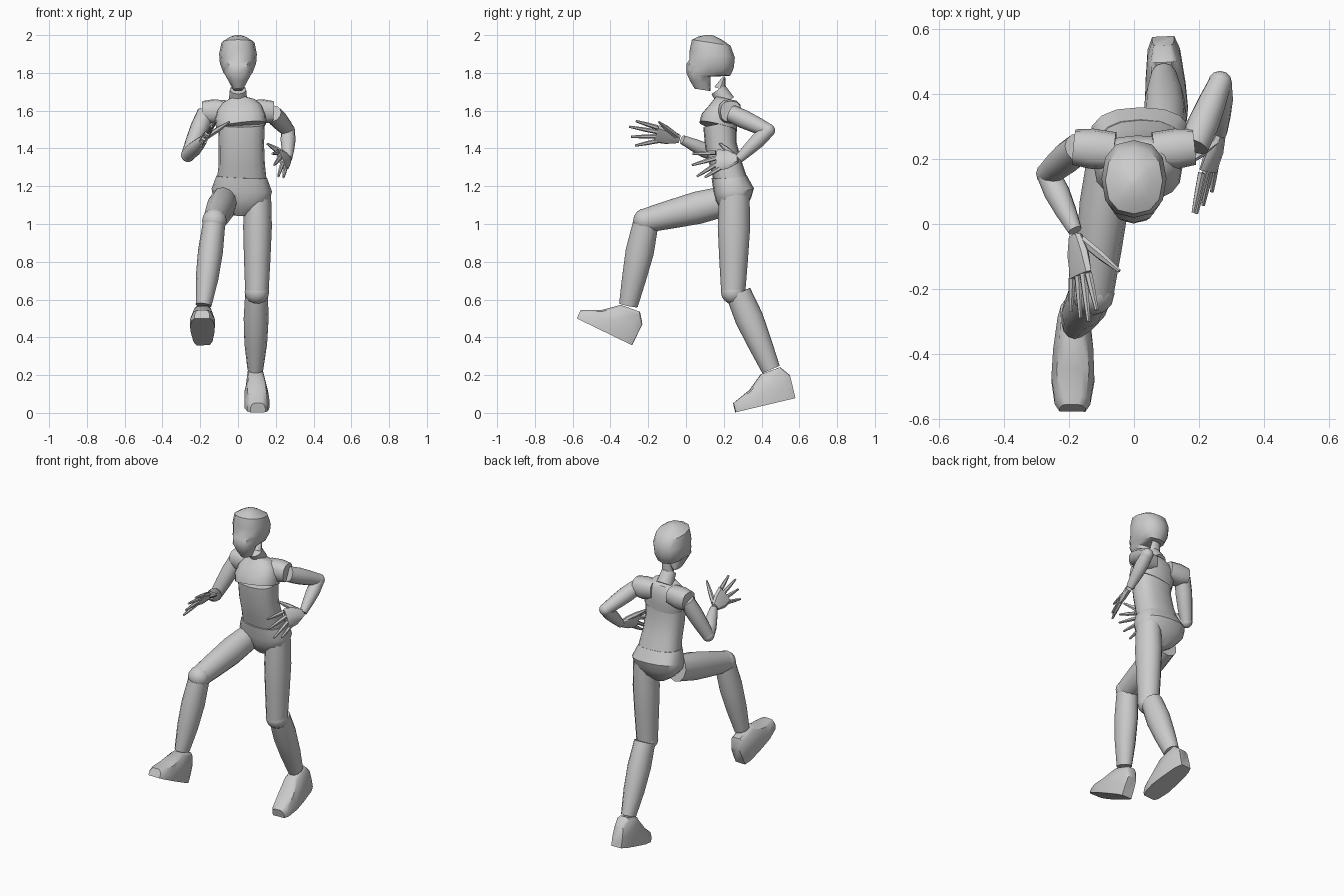
import bpy, bmesh, math
from mathutils import Vector as V

if "Cube" in bpy.data.objects:
    bpy.data.objects.remove(bpy.data.objects["Cube"])


def finish(name, bm, angle=38):
    bmesh.ops.recalc_face_normals(bm, faces=bm.faces)
    me = bpy.data.meshes.new(name)
    bm.to_mesh(me)
    bm.free()
    me.shade_smooth()
    me.set_sharp_from_angle(angle=math.radians(angle))
    ob = bpy.data.objects.new(name, me)
    bpy.context.collection.objects.link(ob)
    return ob


def skin(name, rings):
    """Bridge equal-sized rings of points and cap both ends."""
    bm = bmesh.new()
    rows = [[bm.verts.new(p) for p in r] for r in rings]
    n = len(rows[0])
    for a, b in zip(rows, rows[1:]):
        for i in range(n):
            j = (i + 1) % n
            bm.faces.new((a[i], a[j], b[j], b[i]))
    bm.faces.new(rows[0])
    bm.faces.new(rows[-1])
    return finish(name, bm)


def tube(name, pts, n=12, hint=(1, 0, 0), power=1.0):
    """Sections (x, y, z, radius along hint, radius across hint)."""
    axis = (V(pts[-1][:3]) - V(pts[0][:3])).normalized()
    side = V(hint)
    side = (side - axis * side.dot(axis)).normalized()
    other = axis.cross(side)

    def se(t):
        return math.copysign(abs(t) ** power, t)
    rings = []
    for x, y, z, ra, rb in pts:
        ring = []
        for k in range(n):
            t = 2 * math.pi * k / n + math.pi / 2
            ring.append(V((x, y, z)) + side * ra * se(math.cos(t)) + other * rb * se(math.sin(t)))
        rings.append(ring)
    return skin(name, rings)


def ball(name, c, r):
    bm = bmesh.new()
    bmesh.ops.create_uvsphere(bm, u_segments=12, v_segments=8, radius=r)
    bmesh.ops.translate(bm, verts=bm.verts, vec=c)
    return finish(name, bm)


def limb(name, a, b, radii):
    """Straight limb with evenly spaced radii (across x, depth)."""
    a, b, m = V(a), V(b), len(radii) - 1
    return tube(name, [(*a.lerp(b, i / m), *r) for i, r in enumerate(radii)])


def foot(name, toe, heel):
    """Foot lofted from toe to heel; sections (along, height, sole width, top width)."""
    toe, heel = V(toe), V(heel)
    d = (heel - toe).normalized()
    s = V((1, 0, 0))
    s = (s - d * s.dot(d)).normalized()
    up = s.cross(d)
    if up.z < 0:
        up = -up
    rings = []
    for u, v, w, wt in ((0, .05, .04, .03), (.025, .062, .055, .042), (.1, .098, .066, .05),
                        (.178, .166, .062, .042), (.285, .178, .05, .04), (.325, .125, .034, .03)):
        prof = ((-w, 0), (w, 0), (w, v * .45), (wt, v * .9), (wt * .6, v), (-wt * .6, v), (-wt, v * .9), (-w, v * .45))
        rings.append([toe + d * u + s * a + up * b for a, b in prof])
    return skin(name, rings)


def hand(side, wrist, knuckles, tips, thumb):
    """Flat palm, four fingers spread between index and little knuckle, and a thumb."""
    k0, k1, w = V(knuckles[0]), V(knuckles[1]), V(wrist)
    mid, across = (k0 + k1) / 2, k0 - k1
    half = across.length / 2 + .012
    tube(side + "_palm", [(*w, .024, .017), (*w.lerp(mid, .45), half * .85, .019),
                          (*mid, half, .013)], 8, across, .8)
    for i, tip in enumerate(tips):
        base = k0.lerp(k1, i / 3)
        base += (w - base) * .06
        tube(side + "_finger_%d" % (i + 1), [(*base, .013, .012), (*base.lerp(V(tip), .5), .011, .01),
                                             (*tip, .006, .006)], 6, across)
    b, t = V(thumb[0]), V(thumb[1])
    tube(side + "_thumb", [(*b, .016, .014), (*b.lerp(t, .5), .016, .013), (*t, .006, .006)], 6, across)


# head: sections (z, front y, back y, half width), jaw stepped under the skull
head = [(1.71, .045, .13, .025), (1.75, .02, .13, .047), (1.79, .002, .131, .068), (1.802, .0, .235, .078),
        (1.83, .002, .248, .088), (1.85, .016, .255, .096), (1.90, .018, .26, .1), (1.96, .03, .237, .088),
        (1.985, .07, .19, .05), (2.0, .12, .145, .012)]
tube("head", [(0, (f + b) / 2, z, w, (b - f) / 2) for z, f, b, w in head], 12, power=.85)

# neck
tube("neck", [(0, .215, 1.645, .05, .047), (0, .17, 1.712, .043, .043)])
tube("neck_top", [(0, .18, 1.715, .036, .032), (0, .202, 1.78, .03, .006)])

# torso: sections (z, centre x, front y, back y, half width)
torso = {
    "chest": ((1.515, .018, .068, .272, .132), (1.56, .012, .08, .275, .136), (1.61, .008, .12, .275, .122),
              (1.645, .004, .145, .265, .09), (1.66, 0, .155, .255, .055)),
    "abdomen": ((1.23, .02, .15, .325, .132), (1.32, .02, .125, .295, .122), (1.42, .018, .1, .268, .12),
                (1.53, .018, .09, .268, .124)),
    "pelvis": ((1.045, .01, .215, .275, .035), (1.085, .012, .18, .32, .1), (1.13, .018, .158, .345, .15),
               (1.18, .02, .145, .36, .16), (1.25, .02, .135, .322, .134)),
}
for name, rows in torso.items():
    tube(name, [(cx, (f + b) / 2, z, w, (b - f) / 2) for z, cx, f, b, w in rows], 16, power=.8)

# shoulders
for side, s in (("right", -1), ("left", 1)):
    tube(side + "_shoulder", [(s * .06, .225, 1.6, .055, .058), (s * .13, .232, 1.595, .065, .062),
                              (s * .185, .237, 1.595, .056, .055)], 12, (0, 0, 1), .8)

# arms
arm = [(.046, .046), (.049, .049), (.044, .044), (.036, .036)]
fore = [(.036, .036), (.04, .04), (.033, .033), (.022, .024)]
for side, sh, el, wr in (("right", (-.17, .235, 1.59), (-.265, .155, 1.365), (-.182, -.02, 1.447)),
                         ("left", (.185, .24, 1.585), (.265, .435, 1.495), (.265, .28, 1.345))):
    limb(side + "_upper_arm", sh, el, arm)
    ball(side + "_elbow", el, .037)
    limb(side + "_forearm", el, wr, fore)

# hands
hand("right", (-.18, -.035, 1.45), ((-.138, -.16, 1.515), (-.19, -.155, 1.44)),
     ((-.115, -.265, 1.545), (-.14, -.30, 1.515), (-.165, -.29, 1.462), (-.195, -.27, 1.415)),
     ((-.16, -.05, 1.465), (-.045, -.145, 1.54)))
hand("left", (.264, .275, 1.345), ((.205, .15, 1.38), (.25, .175, 1.295)),
     ((.183, .035, 1.372), (.192, .032, 1.312), (.213, .058, 1.252), (.24, .1, 1.247)),
     ((.25, .25, 1.365), (.155, .18, 1.425)))

# legs and feet
thigh = [(.07, .08), (.076, .086), (.07, .076), (.062, .064)]
shin = [(.06, .068), (.066, .075), (.06, .064), (.042, .05)]
for side, hip, knee, top, ankle, toe, heel in (
        ("right", (-.075, .20, 1.12), (-.125, -.215, 1.018), (-.128, -.215, .995), (-.182, -.305, .57),
         (-.19, -.578, .50), (-.185, -.30, .365)),
        ("left", (.105, .256, 1.16), (.1, .25, .64), (.098, .277, .635), (.092, .45, .23),
         (.105, .262, .003), (.09, .575, .077))):
    limb(side + "_thigh", hip, knee, thigh)
    ball(side + "_knee", knee, .065)
    limb(side + "_shin", top, ankle, shin)
    foot(side + "_foot", toe, heel)
